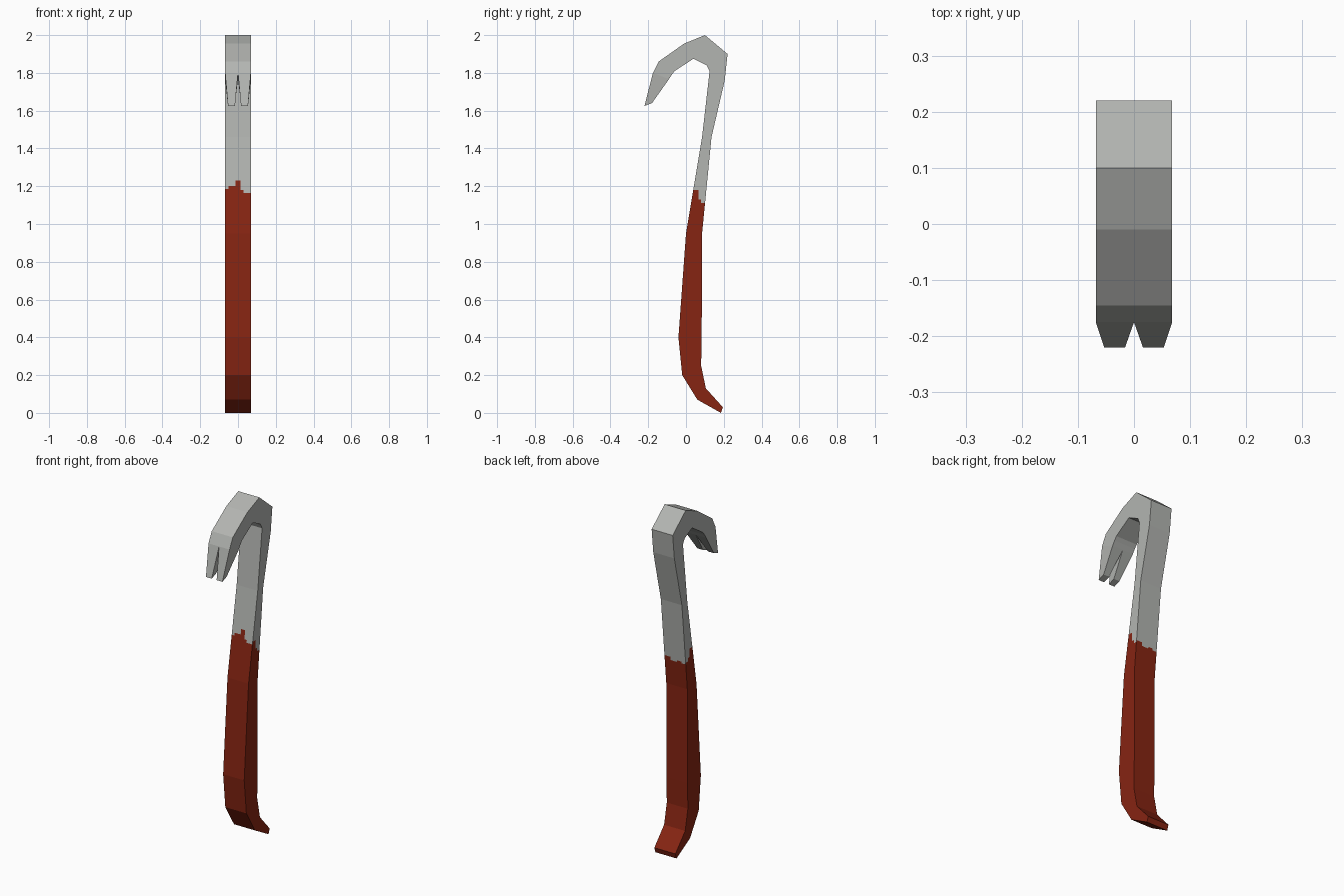
import bpy, bmesh

if "Cube" in bpy.data.objects:
    bpy.data.objects.remove(bpy.data.objects["Cube"])

W = 0.068  # half width of the bar

# Paired profile points: (front/inner y, z, back/outer y, z), foot to claw root
SECTIONS = [
    (0.185, 0.0, 0.195, 0.03), (0.06, 0.07, 0.105, 0.13),
    (-0.02, 0.20, 0.08, 0.25), (-0.04, 0.40, 0.083, 0.40),
    (0.0, 0.95, 0.085, 0.95), (0.085, 1.46, 0.135, 1.46),
    (0.125, 1.81, 0.205, 1.76), (0.11, 1.84, 0.22, 1.90),
    (0.04, 1.875, 0.10, 2.0), (-0.06, 1.81, -0.01, 1.955),
    (-0.075, 1.79, -0.145, 1.86), (-0.09, 1.767, -0.175, 1.80),
]
TIP = (-0.18, 1.64, -0.22, 1.625)

# Ragged paint edge: (upper limit of position, paint height)
FRONT = [(-0.05, 1.185), (-0.012, 1.20), (0.014, 1.23), (0.03, 1.18), (1, 1.165)]
SIDE = [(0.065, 1.18), (0.08, 1.13), (1, 1.11)]
BACK = [(-0.04, 1.10), (-0.012, 1.11), (0.03, 1.10), (1, 1.12)]


def material(name, color):
    m = bpy.data.materials.new(name)
    m.diffuse_color = (*color, 1)
    m.use_nodes = True
    m.node_tree.nodes["Principled BSDF"].inputs["Base Color"].default_value = m.diffuse_color
    return m


def ring(bm, section, x0, x1):
    ya, za, yb, zb = section
    return [bm.verts.new(p) for p in
            ((x0, ya, za), (x1, ya, za), (x1, yb, zb), (x0, yb, zb))]


def bridge(bm, a, b):
    for i in range(4):
        j = (i + 1) % 4
        bm.faces.new((a[i], a[j], b[j], b[i]))


def cut(bm, lo, hi, co, normal):
    faces = [f for f in bm.faces if lo < f.calc_center_median().z < hi]
    geom = faces + list({e for f in faces for e in f.edges}) \
        + list({v for f in faces for v in f.verts})
    bmesh.ops.bisect_plane(bm, geom=geom, dist=1e-5, plane_co=co, plane_no=normal)


def step(table, value):
    return next(h for limit, h in table if value < limit)


bm = bmesh.new()

# Shaft and hook
rings = [ring(bm, s, -W, W) for s in SECTIONS]
for a, b in zip(rings, rings[1:]):
    bridge(bm, a, b)
bm.faces.new(rings[0][::-1])

# Two tapered claw tines
for side in (-1, 1):
    inner, outer = (0.0, 0.016), (W * side, 0.053 * side)
    root = ring(bm, SECTIONS[-1], inner[0], outer[0])
    tip = ring(bm, TIP, inner[1] * side, outer[1])
    bridge(bm, root, tip)
    bm.faces.new(tip)

# Cut lines around the ragged paint edge
heights = sorted({h for t in (FRONT, SIDE, BACK) for _, h in t})
for h in heights:
    cut(bm, 0.95, 1.46, (0, 0, h), (0, 0, 1))
for x in sorted({v for t in (FRONT, BACK) for v, _ in t if v < 1}):
    cut(bm, heights[0], heights[-1], (x, 0, 0), (1, 0, 0))
for y in (0.065, 0.08):
    cut(bm, heights[0], heights[-1], (0, y, 0), (0, 1, 0))

bmesh.ops.remove_doubles(bm, verts=bm.verts, dist=1e-5)
bmesh.ops.recalc_face_normals(bm, faces=bm.faces)

# Red grip below the paint edge, bare metal above
for f in bm.faces:
    c, n = f.calc_center_median(), f.normal
    if abs(n.x) > 0.7:
        limit = step(SIDE, c.y)
    else:
        limit = step(FRONT if n.y < 0 else BACK, c.x)
    f.material_index = 0 if c.z < limit else 1

mesh = bpy.data.meshes.new("pry_bar")
bm.to_mesh(mesh)
bm.free()
mesh.materials.append(material("red_paint", (0.24, 0.018, 0.006)))
mesh.materials.append(material("bare_metal", (0.45, 0.46, 0.44)))
bar = bpy.data.objects.new("pry_bar", mesh)
bpy.context.collection.objects.link(bar)
